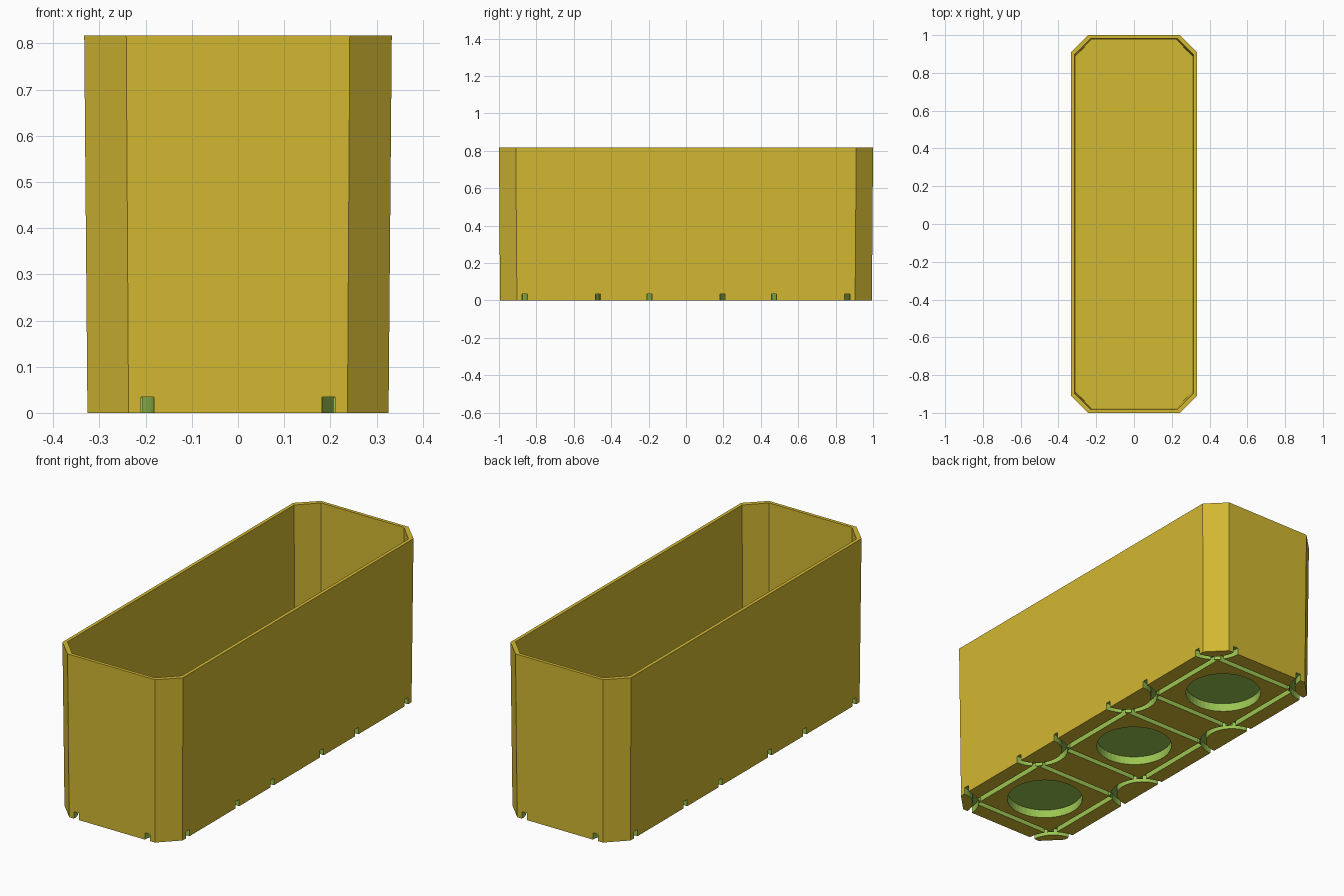
import bpy, bmesh, math

if "Cube" in bpy.data.objects:
    bpy.data.objects.remove(bpy.data.objects["Cube"])

def material(name, rgb):
    m = bpy.data.materials.new(name)
    m.diffuse_color = (*rgb, 1)
    m.use_nodes = True
    m.node_tree.nodes["Principled BSDF"].inputs["Base Color"].default_value = m.diffuse_color
    return m

MATS = [material("mustard yellow", (0.65, 0.48, 0.032)),
        material("leaf green", (0.33, 0.56, 0.085))]

def finish(bm, name):
    bmesh.ops.recalc_face_normals(bm, faces=bm.faces[:])
    me = bpy.data.meshes.new(name)
    bm.to_mesh(me)
    bm.free()
    for m in MATS:
        me.materials.append(m)
    ob = bpy.data.objects.new(name, me)
    bpy.context.collection.objects.link(ob)
    return ob

def octagon(bm, hx, hy, cx, cy, z):
    """Chamfered rectangle: half sizes hx, hy and chamfer corners at cx, cy."""
    pts = [(hx, -cy), (hx, cy), (cx, hy), (-cx, hy),
           (-hx, cy), (-hx, -cy), (-cx, -hy), (cx, -hy)]
    return [bm.verts.new((x, y, z)) for x, y in pts]

def bridge(bm, a, b):
    n = len(a)
    for i in range(n):
        bm.faces.new((a[i], a[(i + 1) % n], b[(i + 1) % n], b[i]))

# Bin body: slightly flared outer wall, thin rim, inner wall and floor
bm = bmesh.new()
loops = [octagon(bm, 0.326, 0.994, 0.237, 0.904, 0),
         octagon(bm, 0.333, 1.0, 0.242, 0.91, 0.817),
         octagon(bm, 0.316, 0.983, 0.229, 0.894, 0.817),
         octagon(bm, 0.309, 0.976, 0.224, 0.889, 0.065)]
for a, b in zip(loops, loops[1:]):
    bridge(bm, a, b)
bm.faces.new(loops[0])
bm.faces.new(loops[-1])
body = finish(bm, "bin_body")

# Cutter shapes
LOW, GROOVE, POCKET, WIDTH = -0.05, 0.034, 0.042, 0.028
PITCH = 2 / 3

def circle(bm, x, y, r, z, n):
    return [bm.verts.new((x + r * math.cos(2 * math.pi * (i + 0.5) / n),
                          y + r * math.sin(2 * math.pi * (i + 0.5) / n), z)) for i in range(n)]

def disc(bm, x, y, r, top, n=48):
    a, b = circle(bm, x, y, r, LOW, n), circle(bm, x, y, r, top, n)
    bridge(bm, a, b)
    bm.faces.new(a)
    bm.faces.new(b)

def ring(bm, x, y, r, n=48):
    r0, r1 = r - WIDTH / 2, r + WIDTH / 2
    ls = [circle(bm, x, y, r0, LOW, n), circle(bm, x, y, r1, LOW, n),
          circle(bm, x, y, r1, GROOVE, n), circle(bm, x, y, r0, GROOVE, n)]
    for i in range(4):
        bridge(bm, ls[i], ls[(i + 1) % 4])

def bar(bm, x, y, sx, sy):
    top, low = GROOVE - 0.001, LOW - 0.01
    vs = bmesh.ops.create_cube(bm, size=1)["verts"]
    for v in vs:
        v.co = (x + v.co.x * sx, y + v.co.y * sy,
                (low + top) / 2 + v.co.z * (top - low))

def cut(bm, name):
    for f in bm.faces:
        f.material_index = 1
    cutter = finish(bm, name)
    mod = body.modifiers.new(name, 'BOOLEAN')
    mod.operation = 'DIFFERENCE'
    mod.solver = 'EXACT'
    mod.object = cutter
    bpy.context.view_layer.objects.active = body
    bpy.ops.object.modifier_apply(modifier=name)
    bpy.data.objects.remove(cutter)

# Round pockets under each cell
bm = bmesh.new()
for k in (-1, 0, 1):
    disc(bm, 0, k * PITCH, 0.18, POCKET)
cut(bm, "pocket_cutter")

# Curved grooves around every cell corner
bm = bmesh.new()
for k in range(4):
    for sx in (-1, 1):
        ring(bm, sx * PITCH / 2, -1 + k * PITCH, 0.138)
cut(bm, "corner_groove_cutter")

# Straight grooves along the sides of each cell, kept apart at the corners
bm = bmesh.new()
for k in (-1, 0, 1):
    for s in (-1, 1):
        bar(bm, s * 0.235, k * PITCH, WIDTH, 0.43)
        bar(bm, 0, k * PITCH + s * 0.235, 0.43, WIDTH)
cut(bm, "side_groove_cutter")
